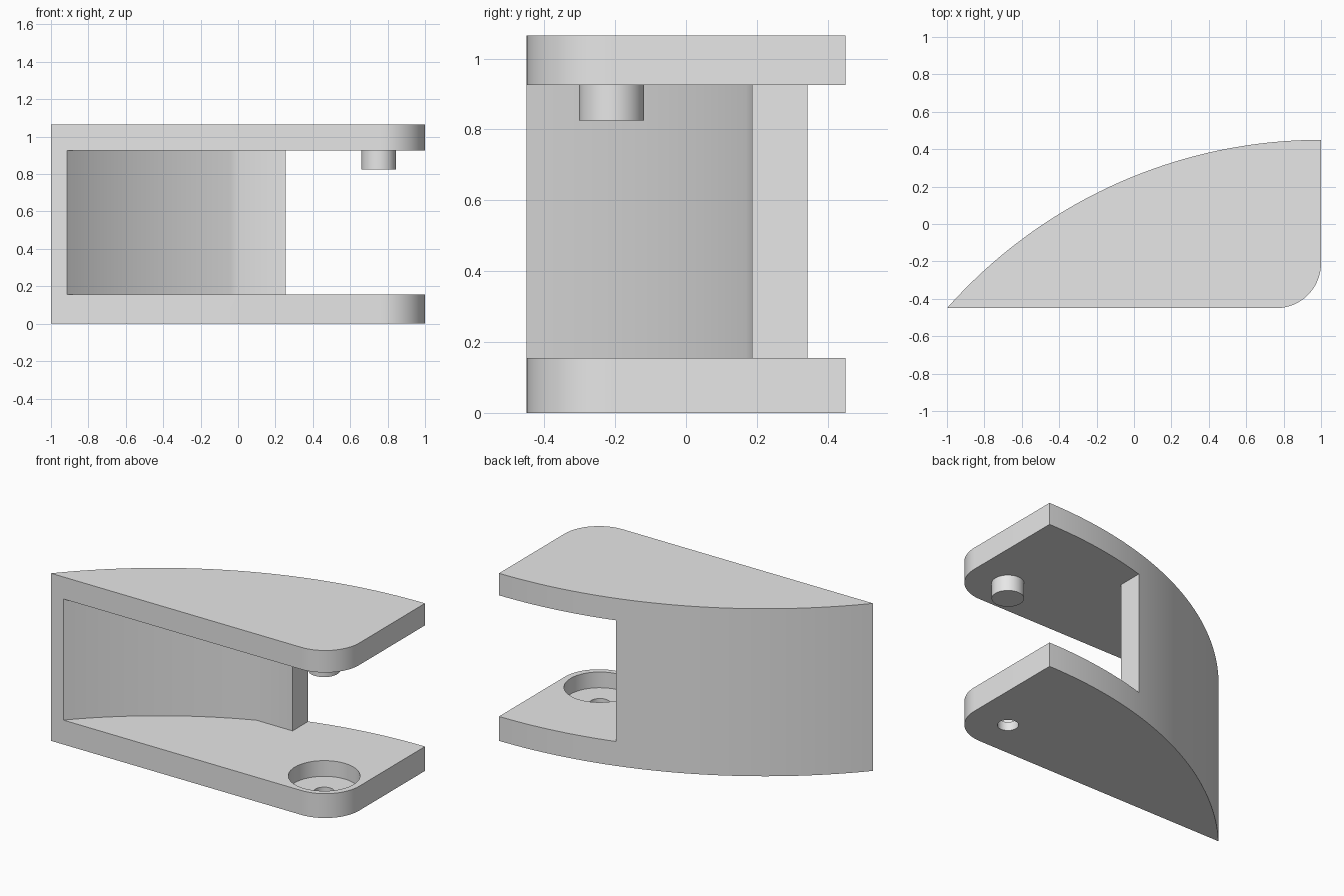
import bpy
import bmesh
from math import asin, acos, sin, cos, pi, sqrt, radians

if "Cube" in bpy.data.objects:
    bpy.data.objects.remove(bpy.data.objects["Cube"], do_unlink=True)

# Main dimensions
FRONT, BACK = -0.45, 0.45
HEIGHT, FLOOR, CEILING = 1.065, 0.155, 0.925
OUTER_R = 2.672                      # curved back, tangent at the right edge
WALL = 0.064                         # wall thickness
CX, CY = 1.0, BACK - OUTER_R         # centre of the curved back
PIN_X, PIN_Y = 0.753, -0.21
CORNER_R = 0.24

grey = bpy.data.materials.new("light grey")
grey.use_nodes = True
colour = (0.8, 0.8, 0.8, 1)
grey.diffuse_color = colour
grey.node_tree.nodes["Principled BSDF"].inputs["Base Color"].default_value = colour


def arc(cx, cy, r, start, end, steps):
    return [(cx + r * cos(start + (end - start) * i / steps),
             cy + r * sin(start + (end - start) * i / steps))
            for i in range(steps + 1)]


def prism(name, outline, z0, z1):
    """Extrude a closed outline from z0 to z1."""
    bm = bmesh.new()
    face = bm.faces.new([bm.verts.new((x, y, z0)) for x, y in outline])
    top = bmesh.ops.extrude_face_region(bm, geom=[face])["geom"]
    bmesh.ops.translate(bm, vec=(0, 0, z1 - z0),
                        verts=[v for v in top if isinstance(v, bmesh.types.BMVert)])
    bmesh.ops.recalc_face_normals(bm, faces=bm.faces)
    mesh = bpy.data.meshes.new(name)
    bm.to_mesh(mesh)
    bm.free()
    mesh.materials.append(grey)
    obj = bpy.data.objects.new(name, mesh)
    bpy.context.collection.objects.link(obj)
    return obj


def activate(obj):
    bpy.ops.object.select_all(action='DESELECT')
    obj.select_set(True)
    bpy.context.view_layer.objects.active = obj


def cut(obj, cutter):
    """Subtract the cutter and discard it."""
    cutter.hide_render = True
    mod = obj.modifiers.new("cut", 'BOOLEAN')
    mod.operation, mod.solver, mod.object = 'DIFFERENCE', 'EXACT', cutter
    activate(obj)
    bpy.ops.object.modifier_apply(modifier=mod.name)
    bpy.data.objects.remove(cutter, do_unlink=True)


def disc(r, steps=48):
    return arc(PIN_X, PIN_Y, r, 0, 2 * pi, steps)[:-1]


# Body: curved back, straight front, one rounded corner
tip = pi - acos((CX + 1) / OUTER_R)
outline = arc(CX, CY, OUTER_R, pi / 2, tip, 48)
outline += arc(1 - CORNER_R, FRONT + CORNER_R, CORNER_R, -pi / 2, 0, 16)
body = prism("bracket_body", outline, 0, HEIGHT)

# Opening between the plates, leaving the curved wall with a thicker end
inner_r = OUTER_R - WALL
kink_x = 0.0
kink_y = CY + sqrt(inner_r ** 2 - (kink_x - CX) ** 2)
low = pi - asin((-1 - CY) / inner_r)
high = pi - acos((CX - kink_x) / inner_r)
opening = arc(CX, CY, inner_r, low, high, 40)
opening += [(0.253, kink_y), (0.253, 1), (2, 1), (2, -1)]
cut(body, prism("opening_cutter", opening, FLOOR, CEILING))

# Stepped hole in the lower plate
cut(body, prism("counterbore_cutter", disc(0.207), FLOOR - 0.1, FLOOR + 0.1))
cut(body, prism("hole_cutter", disc(0.06), -0.1, FLOOR))

# Pin hanging from the upper plate
pin = prism("pin", disc(0.092), 0.825, CEILING)

for part in (body, pin):
    activate(part)
    bpy.ops.object.shade_smooth_by_angle(angle=radians(30))
